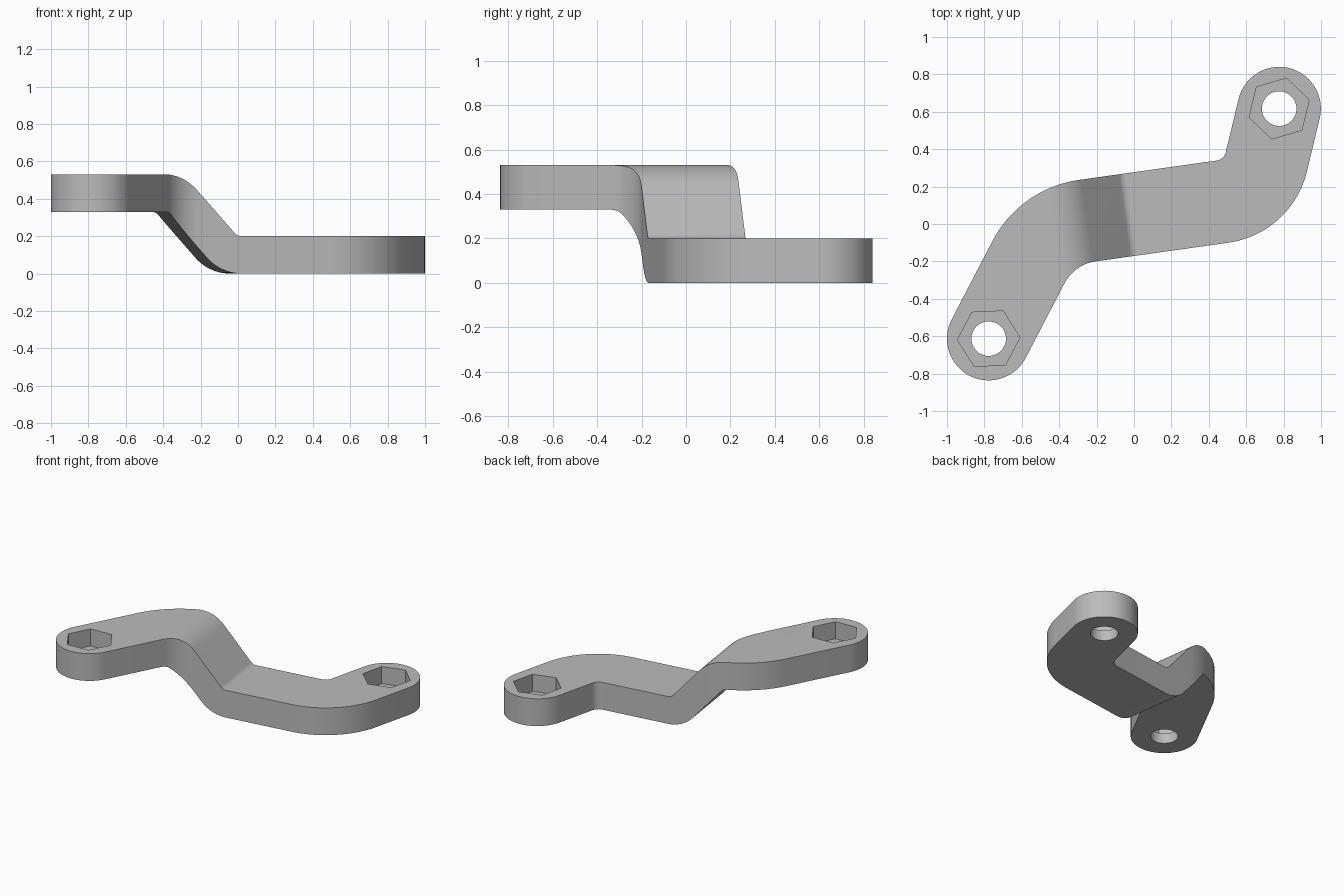
import bpy
import bmesh
from math import sin, cos, tan, radians, pi
from mathutils import Vector, Matrix

cube = bpy.data.objects.get("Cube")
if cube:
    bpy.data.objects.remove(cube, do_unlink=True)

THICK, RISE = 0.2, 0.33            # plate thickness, height of the upper end
LUG_R, HOLE_R, NUT_R, NUT_DEPTH = 0.223, 0.0925, 0.167, 0.125
MID = radians(8)                   # heading of the middle arm
LUGS = [  # name, centre, arm heading, top height
    ("left", Vector((-0.777, -0.613)), radians(62.5), THICK + RISE),
    ("right", Vector((0.776, 0.617)), radians(76.5), THICK),
]

grey = bpy.data.materials.new("plain grey")
grey.use_nodes = True
colour = (0.5, 0.5, 0.5, 1)
grey.diffuse_color = colour
grey.node_tree.nodes["Principled BSDF"].inputs["Base Color"].default_value = colour


def heading(a):
    return Vector((cos(a), sin(a)))


def fillet(corners, steps=20):
    """Round each (point, radius) corner of a closed polygon."""
    out = []
    for i, (p, r) in enumerate(corners):
        p = Vector(p)
        if r == 0:
            out.append(p)
            continue
        a = (Vector(corners[i - 1][0]) - p).normalized()
        b = (Vector(corners[(i + 1) % len(corners)][0]) - p).normalized()
        half = a.angle(b) / 2
        start, end = p + a * r / tan(half), p + b * r / tan(half)
        centre = p + (a + b).normalized() * r / sin(half)
        turn = (start - centre).angle_signed(end - centre)
        for k in range(steps + 1):
            # angle_signed is clockwise-positive
            out.append(centre + Matrix.Rotation(-turn * k / steps, 2) @ (start - centre))
    return out


def prism(name, points, low, high, matrix=Matrix()):
    """Extrude a flat outline between two heights."""
    bm = bmesh.new()
    face = bm.faces.new([bm.verts.new((p.x, p.y, low)) for p in points])
    top = bmesh.ops.extrude_face_region(bm, geom=[face])["geom"]
    verts = [g for g in top if isinstance(g, bmesh.types.BMVert)]
    bmesh.ops.translate(bm, verts=verts, vec=(0, 0, high - low))
    bmesh.ops.transform(bm, matrix=matrix, verts=bm.verts[:])
    bmesh.ops.recalc_face_normals(bm, faces=bm.faces[:])
    mesh = bpy.data.meshes.new(name)
    bm.to_mesh(mesh)
    bm.free()
    mesh.materials.append(grey)
    obj = bpy.data.objects.new(name, mesh)
    bpy.context.collection.objects.link(obj)
    return obj


def ring(centre, radius, sides, turn=0):
    return [centre + radius * heading(turn + 2 * pi * i / sides) for i in range(sides)]


def cross(p, a, q, b):
    """Meeting point of two lines given by point and heading."""
    d, e = heading(a), heading(b)
    return p + d * ((q - p).cross(e) / d.cross(e)) if hasattr(d, "cross") else p


def meet(p, a, q, b):
    d, e, w = heading(a), heading(b), q - p
    return p + d * ((w.x * e.y - w.y * e.x) / (d.x * e.y - d.y * e.x))


# Plan outline: two rounded lugs joined by a bent arm
(_, lc, la, _), (_, rc, ra, _) = LUGS
back, front = Vector((0, 0.277)), Vector((0, -0.171))


def side(a):
    return LUG_R * heading(a + pi / 2)


def cap(centre, start):
    return [(centre + LUG_R * heading(start + pi * i / 40), 0) for i in range(41)]


plan = cap(lc, la + pi / 2)
plan += [(meet(lc - side(la), la, front, MID), 0.22),
         (meet(rc - side(ra), ra, front, MID), 0.505)]
plan += cap(rc, ra - pi / 2)
plan += [(meet(rc + side(ra), ra, back, MID), 0.06),
         (meet(lc + side(la), la, back, MID), 0.62)]
bracket = prism("offset_bracket", fillet(plan), -0.1, 0.7)

# Stepped side profile, swept across the middle arm
TOP = THICK + RISE
profile = fillet([
    ((-1.6, RISE), 0), ((-0.409, RISE), 0.05), ((-0.117, 0), 0.25), ((1.6, 0), 0),
    ((1.6, THICK), 0), ((-0.027, THICK), 0.05), ((-0.319, TOP), 0.25), ((-1.6, TOP), 0)])
sweep = Matrix.Rotation(MID, 4, "Z") @ Matrix.Rotation(pi / 2, 4, "X")
cutters = [(prism("step_cutter", profile, -1.6, 1.6, sweep), "INTERSECT")]

# Bolt holes with hexagonal nut pockets
for name, centre, turn, top in LUGS:
    hole = prism(name + "_hole_cutter", ring(centre, HOLE_R, 48), -0.3, 0.9)
    nut = prism(name + "_nut_cutter", ring(centre, NUT_R, 6, turn), top - NUT_DEPTH, top + 0.1)
    cutters += [(hole, "DIFFERENCE"), (nut, "DIFFERENCE")]

for cutter, operation in cutters:
    cutter.hide_render = True
    mod = bracket.modifiers.new(cutter.name, "BOOLEAN")
    mod.object, mod.operation, mod.solver = cutter, operation, "EXACT"

# Bake the cuts and drop the cutters
bpy.context.view_layer.update()
graph = bpy.context.evaluated_depsgraph_get()
baked = bpy.data.meshes.new_from_object(bracket.evaluated_get(graph))
bracket.modifiers.clear()
bracket.data = baked
for cutter, _ in cutters:
    bpy.data.objects.remove(cutter, do_unlink=True)

bpy.ops.object.select_all(action="DESELECT")
bracket.select_set(True)
bpy.context.view_layer.objects.active = bracket
bpy.ops.object.shade_smooth_by_angle(angle=radians(30))
